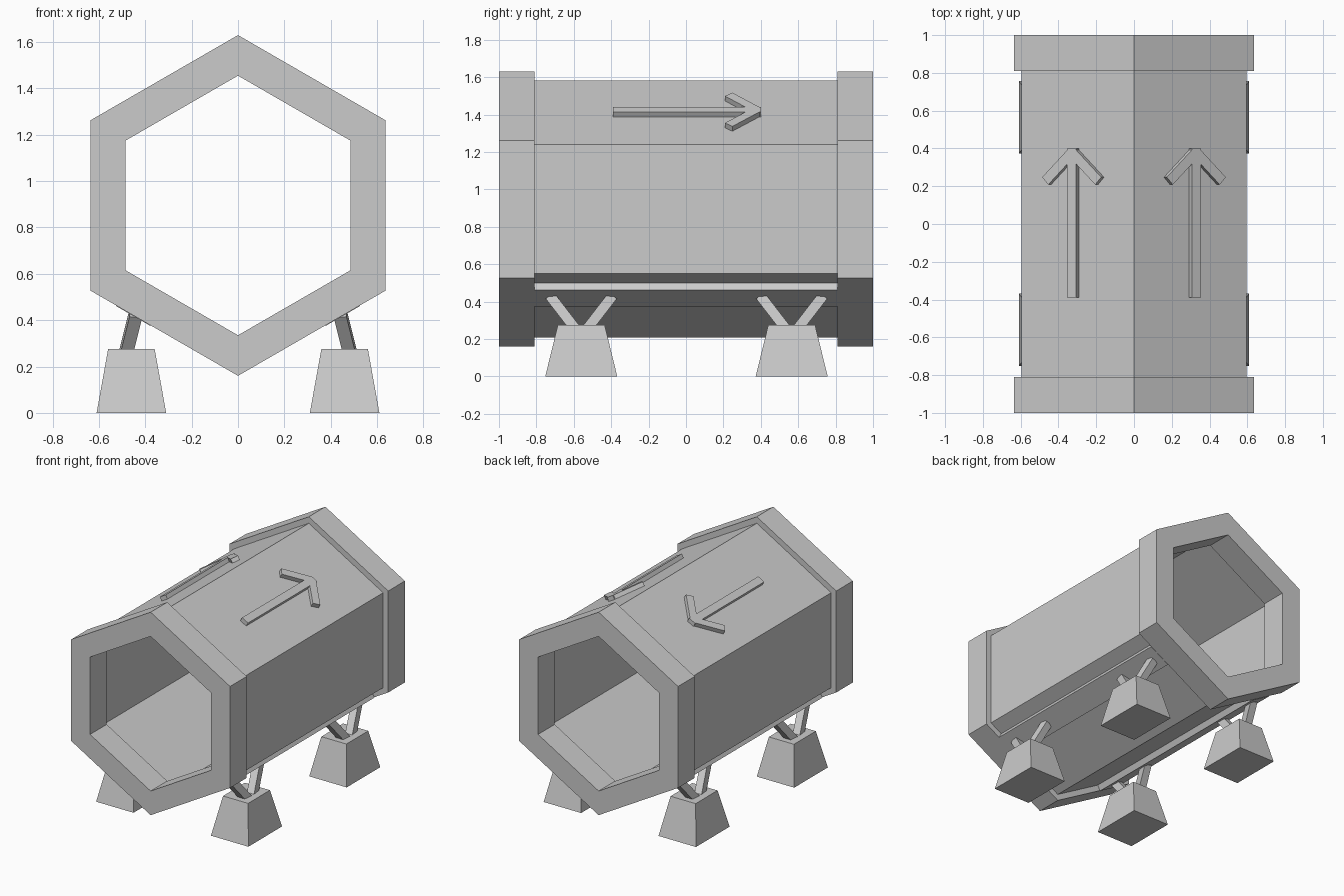
import bpy, bmesh, math
from mathutils import Vector, Matrix

if "Cube" in bpy.data.objects:
    bpy.data.objects.remove(bpy.data.objects["Cube"], do_unlink=True)

grey = bpy.data.materials.new("light_grey")
grey.use_nodes = True
colour = (0.6, 0.6, 0.6, 1)
grey.diffuse_color = colour
grey.node_tree.nodes["Principled BSDF"].inputs["Base Color"].default_value = colour

CENTRE_Z = 0.895
FLANGE_R, TUBE_R, HOLE_R = 0.735, 0.688, 0.56
TUBE_END = 0.81


def finish(name, bm):
    bmesh.ops.recalc_face_normals(bm, faces=bm.faces)
    mesh = bpy.data.meshes.new(name)
    bm.to_mesh(mesh)
    bm.free()
    mesh.materials.append(grey)
    ob = bpy.data.objects.new(name, mesh)
    bpy.context.collection.objects.link(ob)
    return ob


def hex_tube(name, outer, inner, y0, y1):
    """Hollow hexagonal prism along y with a corner at the top."""
    bm = bmesh.new()
    rings = []
    for r, y in ((outer, y0), (outer, y1), (inner, y1), (inner, y0)):
        angles = [math.radians(30 + 60 * i) for i in range(6)]
        rings.append([bm.verts.new((r * math.cos(a), y, CENTRE_Z + r * math.sin(a))) for a in angles])
    for k in range(4):
        a, b = rings[k], rings[(k + 1) % 4]
        for i in range(6):
            j = (i + 1) % 6
            bm.faces.new((a[i], a[j], b[j], b[i]))
    return finish(name, bm)


def add_box(bm, size, matrix):
    bmesh.ops.create_cube(bm, size=1, matrix=matrix @ Matrix.Diagonal((*size, 1)))


def beam(bm, start, end, width, height, up):
    """Box from start to end, its height measured along up."""
    start, end = Vector(start), Vector(end)
    d = (end - start).normalized()
    side = d.cross(up).normalized()
    rot = Matrix((side, d, side.cross(d))).transposed().to_4x4()
    add_box(bm, (width, (end - start).length, height), Matrix.Translation((start + end) / 2) @ rot)


# Tunnel body and its two end flanges
hex_tube("tunnel_body", TUBE_R, 0.63, -TUBE_END, TUBE_END)
hex_tube("front_flange", FLANGE_R, HOLE_R, -1, -TUBE_END)
hex_tube("back_flange", FLANGE_R, HOLE_R, TUBE_END, 1)

for side, label in ((1, "left"), (-1, "right")):
    # Rail under the lower slope, level with the flanges
    slope = Vector((side * math.cos(math.radians(30)), 0, 0.5))
    normal = Vector((side * 0.5, 0, -math.cos(math.radians(30))))
    apothem = math.cos(math.radians(30))
    depth = (FLANGE_R - TUBE_R) * apothem + 0.01
    mid = Vector((side * 0.452, 0, 0.418)) - normal * depth / 2
    bm = bmesh.new()
    beam(bm, mid - Vector((0, TUBE_END, 0)), mid + Vector((0, TUBE_END, 0)), 0.172, depth, normal)
    finish(label + "_rail", bm)

    # Raised arrow on the roof slope, pointing backwards
    normal = Vector((side * 0.5, 0, apothem))
    across = Vector((side * apothem, 0, -0.5))
    base = Vector((side * 0.315, 0, CENTRE_Z + TUBE_R - 0.315 * math.tan(math.radians(30))))
    base += normal * 0.01
    bm = bmesh.new()
    beam(bm, base + Vector((0, -0.39, 0)), base + Vector((0, 0.4, 0)), 0.054, 0.04, normal)
    for s in (1, -1):
        beam(bm, base + Vector((0, 0.38, 0)), base + across * s * 0.162 + Vector((0, 0.228, 0)),
             0.054, 0.04, normal)
    finish(label + "_arrow", bm)

    for y, end in ((-0.56, "front"), (0.565, "back")):
        # Tapered foot block
        bm = bmesh.new()
        add_box(bm, (0.3, 0.385, 0.275), Matrix.Translation((side * 0.46, y, 0.1375)))
        for v in bm.verts:
            if v.co.z > 0.1:
                v.co.x = side * 0.46 + (v.co.x - side * 0.46) * 0.67
                v.co.y = y + (v.co.y - y) * 0.65
        finish(f"{end}_{label}_foot", bm)

        # Pair of splayed struts joining the foot to the rail
        bm = bmesh.new()
        for s in (1, -1):
            beam(bm, (side * 0.488, y + s * 0.02, 0.24), (side * 0.441, y + s * 0.165, 0.428),
                 0.055, 0.055, Vector((1, 0, 0)))
        finish(f"{end}_{label}_struts", bm)
